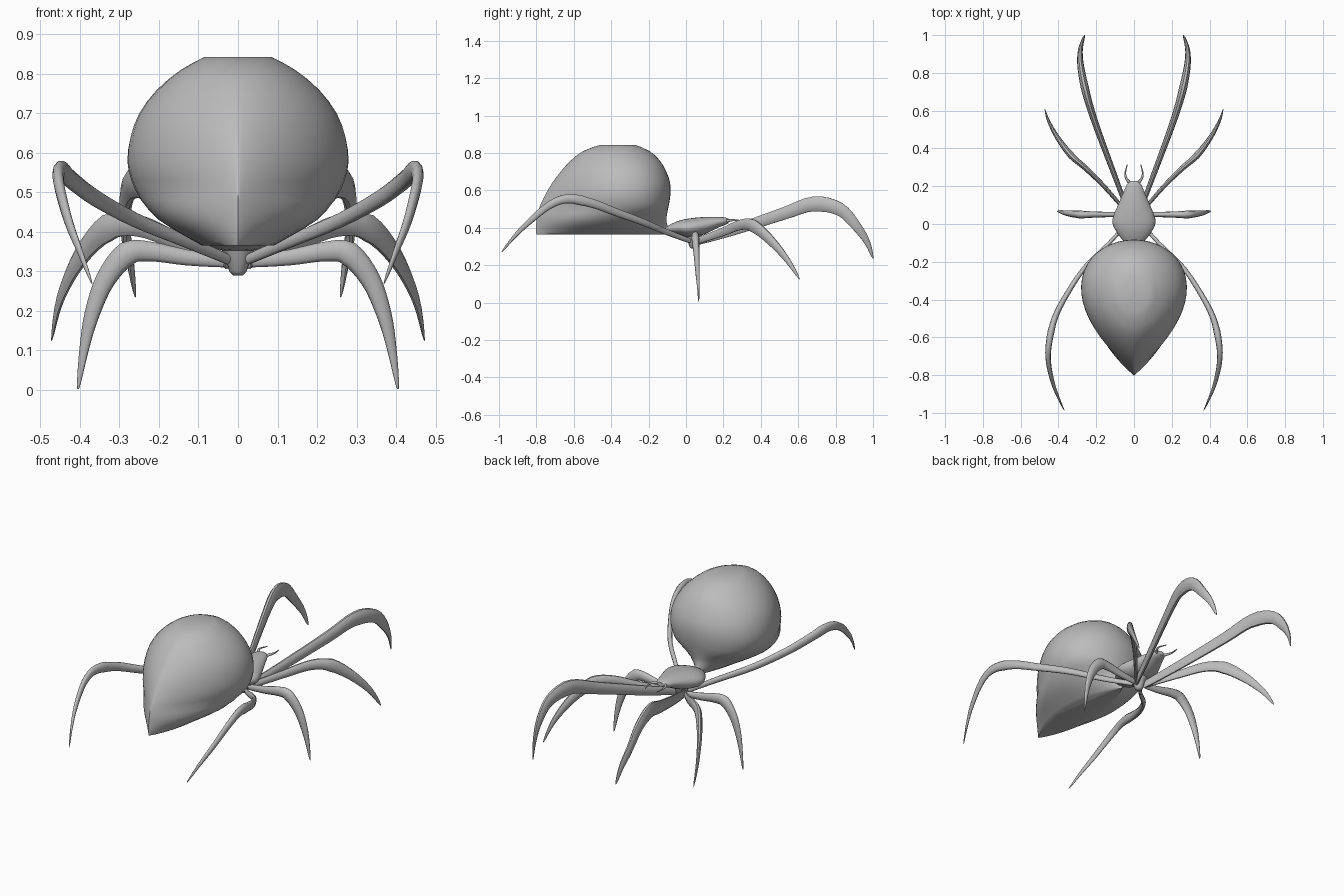
import bpy
import bmesh
import math
from mathutils import Vector

cube = bpy.data.objects.get("Cube")
if cube:
    bpy.data.objects.remove(cube, do_unlink=True)

grey = bpy.data.materials.new("plain grey")
grey.use_nodes = True
grey.diffuse_color = (0.5, 0.5, 0.5, 1)
grey.node_tree.nodes["Principled BSDF"].inputs["Base Color"].default_value = grey.diffuse_color


def loft(name, rings, angle=50):
    """Skin a list of equal-length closed rings and cap both ends."""
    bm = bmesh.new()
    loops = [[bm.verts.new(p) for p in ring] for ring in rings]
    count = len(loops[0])
    for low, high in zip(loops, loops[1:]):
        for i in range(count):
            j = (i + 1) % count
            bm.faces.new((low[i], low[j], high[j], high[i]))
    bm.faces.new(list(reversed(loops[0])))
    bm.faces.new(loops[-1])
    bmesh.ops.recalc_face_normals(bm, faces=bm.faces[:])
    mesh = bpy.data.meshes.new(name)
    bm.to_mesh(mesh)
    bm.free()
    mesh.materials.append(grey)
    obj = bpy.data.objects.new(name, mesh)
    bpy.context.collection.objects.link(obj)
    bpy.ops.object.select_all(action="DESELECT")
    obj.select_set(True)
    bpy.context.view_layer.objects.active = obj
    bpy.ops.object.shade_smooth_by_angle(angle=math.radians(angle))
    return obj


def smooth_rows(rows, steps):
    """Pass a smooth curve through rows of numbers."""
    rows = [Vector(r) for r in rows]
    out = []
    for i in range(len(rows) - 1):
        a, b = rows[max(i - 1, 0)], rows[i]
        c, d = rows[i + 1], rows[min(i + 2, len(rows) - 1)]
        for s in range(steps):
            t = s / steps
            out.append(b + (c - a) * (t / 2)
                       + (a * 2 - b * 5 + c * 4 - d) * (t * t / 2)
                       + (b * 3 - a - c * 3 + d) * (t ** 3 / 2))
    return out + [rows[-1]]


def angles(count):
    return [math.tau * i / count for i in range(count)]


def tube(name, path, size, steps=4, sides=10):
    """Sweep an oval along a path; size(u) gives half width and half height."""
    points = smooth_rows(path, steps)
    rings = []
    for i, p in enumerate(points):
        along = (points[min(i + 1, len(points) - 1)] - points[max(i - 1, 0)]).normalized()
        side = along.cross(Vector((0, 0, 1))).normalized()
        up = side.cross(along)
        w, h = size(i / (len(points) - 1))
        rings.append([p + side * w * math.cos(a) + up * h * math.sin(a)
                      for a in angles(sides)])
    return loft(name, rings)


def egg(z, back, front, half_width):
    """Level slice of the abdomen, pointed at the back and at the low front."""
    tail = 0.8 * min(1, (0.85 - z) / 0.35)
    neck = max(0, (0.5 - z) / 0.14)
    shape = [math.sin(a) * abs(math.cos(a / 2)) ** tail * math.sin(a / 2) ** neck
             for a in angles(48)]
    scale = half_width / max(shape)
    mid, reach = (back + front) / 2, (front - back) / 2
    return [(s * scale, mid + reach * math.cos(a), z) for s, a in zip(shape, angles(48))]


# Abdomen: z, back y, front y, half width
abdomen = [(0.365, -0.8, -0.1, 0.09), (0.39, -0.803, -0.09, 0.135),
           (0.43, -0.8, -0.105, 0.2), (0.48, -0.793, -0.1, 0.245),
           (0.53, -0.775, -0.09, 0.27), (0.58, -0.75, -0.083, 0.28),
           (0.64, -0.715, -0.085, 0.272), (0.7, -0.67, -0.105, 0.25),
           (0.76, -0.615, -0.14, 0.205), (0.81, -0.55, -0.195, 0.145),
           (0.843, -0.46, -0.27, 0.085)]
loft("abdomen", [egg(*row) for row in smooth_rows(abdomen, 2)], 60)

# Head shield: y, half width, bottom z, top z
shield = [(-0.11, 0.03, 0.38, 0.4), (-0.08, 0.065, 0.37, 0.42),
          (-0.03, 0.1, 0.36, 0.44), (0.02, 0.115, 0.35, 0.45),
          (0.1, 0.085, 0.365, 0.458), (0.17, 0.055, 0.4, 0.458),
          (0.21, 0.038, 0.415, 0.455), (0.228, 0.02, 0.425, 0.448)]
loft("head_shield", [[(w * math.cos(a), y, (lo + hi) / 2 + (hi - lo) / 2 * math.sin(a))
                      for a in angles(24)] for y, w, lo, hi in smooth_rows(shield, 2)])

# Hub under the shield where the legs meet
hub = [(0.29, 0.012), (0.3, 0.022), (0.34, 0.034), (0.39, 0.06)]
loft("leg_hub", [[(r * math.cos(a), 0.04 + r * math.sin(a), z) for a in angles(16)]
                 for z, r in hub])

# Legs: bend position along the leg, half height at the bend, width ratio, path
legs = {
    "front_leg": (0.45, 0.042, 0.5, [
        (0.025, 0.05, 0.325), (0.1, 0.25, 0.385), (0.2, 0.52, 0.475), (0.25, 0.68, 0.527),
        (0.28, 0.82, 0.5), (0.285, 0.91, 0.41), (0.272, 0.97, 0.32), (0.26, 1, 0.235)]),
    "second_leg": (0.5, 0.034, 0.5, [
        (0.025, 0.045, 0.325), (0.15, 0.19, 0.375), (0.25, 0.29, 0.415), (0.33, 0.36, 0.41),
        (0.4, 0.45, 0.335), (0.45, 0.54, 0.23), (0.472, 0.607, 0.125)]),
    "third_leg": (0.42, 0.031, 0.65, [
        (0.035, 0.05, 0.325), (0.13, 0.05, 0.335), (0.22, 0.05, 0.35), (0.28, 0.05, 0.345),
        (0.335, 0.055, 0.28), (0.37, 0.06, 0.19), (0.39, 0.065, 0.1), (0.405, 0.068, 0.002)]),
    "back_leg": (0.5, 0.026, 0.65, [
        (0.025, 0.02, 0.33), (0.13, -0.1, 0.375), (0.26, -0.23, 0.43), (0.36, -0.38, 0.485),
        (0.42, -0.5, 0.53), (0.45, -0.63, 0.555), (0.453, -0.73, 0.52), (0.43, -0.84, 0.43),
        (0.4, -0.92, 0.35), (0.37, -0.985, 0.27)]),
}


def leg_size(bend, height, ratio):
    def size(u):
        if u < bend:
            h = height * (0.5 + 0.5 * u / bend)
        else:
            h = height * ((1 - u) / (1 - bend)) ** 0.8 + 0.002
        return h * ratio, h
    return size


palp = [(0.02, 0.215, 0.435), (0.04, 0.24, 0.44), (0.046, 0.27, 0.44), (0.036, 0.315, 0.435)]
for side, sign in (("left", 1), ("right", -1)):
    for part, (bend, height, ratio, path) in legs.items():
        tube(f"{side}_{part}", [(x * sign, y, z) for x, y, z in path],
             leg_size(bend, height, ratio))
    # Small curved feelers at the head
    tube(f"{side}_feeler", [(x * sign, y, z) for x, y, z in palp],
         lambda u: (0.009 - 0.007 * u, 0.009 - 0.007 * u), sides=8)
